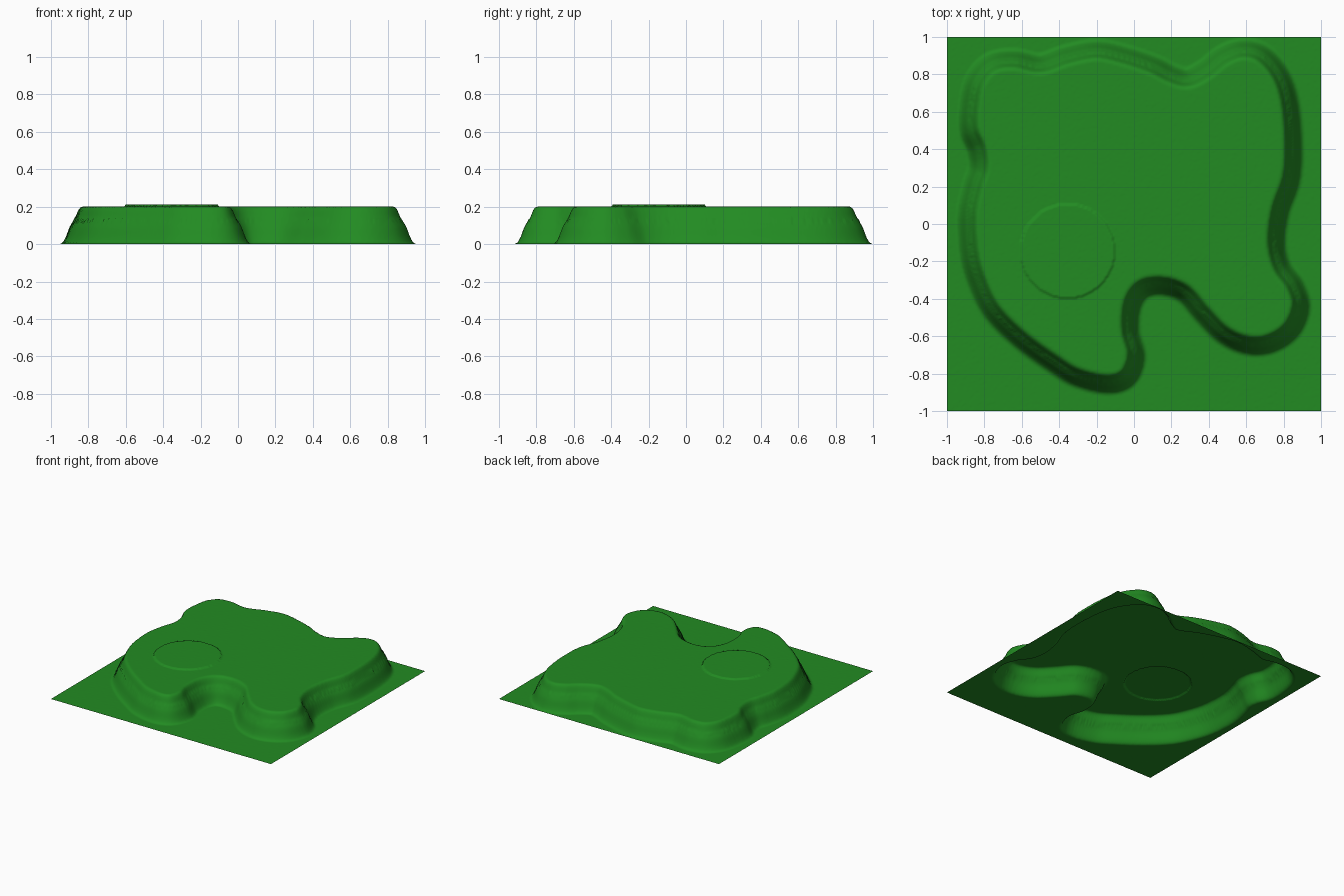
import bpy, bmesh, random
from mathutils import Vector, kdtree
from mathutils.geometry import interpolate_bezier

if "Cube" in bpy.data.objects:
    bpy.data.objects.remove(bpy.data.objects["Cube"])

random.seed(4)

# Cliff crease seen from above, clockwise from the left
OUTLINE = [(-.87, .62), (-.84, .76), (-.76, .85), (-.64, .87), (-.5, .845),
           (-.36, .89), (-.2, .92), (-.05, .89), (.1, .84), (.2, .79), (.29, .77),
           (.39, .82), (.48, .89), (.58, .925), (.68, .9), (.77, .8), (.82, .66),
           (.84, .45), (.83, .25), (.77, .07), (.75, -.1), (.78, -.23), (.85, -.33),
           (.88, -.44), (.83, -.56), (.72, -.63), (.6, -.635), (.48, -.58),
           (.37, -.47), (.27, -.36), (.15, -.32), (.04, -.34), (-.02, -.43),
           (-.03, -.57), (0, -.7), (-.04, -.81), (-.14, -.845), (-.3, -.81),
           (-.42, -.74), (-.6, -.61), (-.75, -.46), (-.83, -.3), (-.87, -.15),
           (-.88, .05), (-.85, .2), (-.82, .3), (-.83, .4), (-.87, .5)]
# Cliff section: distance inside the crease -> height
SECTION = [(-.07, 0), (-.055, .008), (-.04, .035), (-.02, .09), (0, .125),
           (.012, .14), (.028, .18), (.038, .195), (.052, .2)]
PAD, PAD_RADIUS, PAD_TOP = Vector((-.355, -.145)), .252, .21
CELLS = 240


def smooth_loop(points, steps=14):
    pts = [Vector((x, y, 0)) for x, y in points]
    n, loop = len(pts), []
    for i in range(n):
        a, b, c, d = (pts[(i + k) % n] for k in (-1, 0, 1, 2))
        loop += interpolate_bezier(b, b + (c - a) / 6, c - (d - b) / 6, c, steps)[:-1]
    return loop


loop = smooth_loop(OUTLINE)
tree = kdtree.KDTree(len(loop))
for i, p in enumerate(loop):
    tree.insert(p, i)
tree.balance()


def height(x, y):
    p = Vector((x, y, 0))
    near, i, dist = tree.find(p)
    tangent = loop[(i + 1) % len(loop)] - loop[i - 1]
    d = dist if tangent.cross(p - near).z < 0 else -dist
    if d <= SECTION[0][0]:
        return 0
    if d >= SECTION[-1][0]:
        return PAD_TOP if (p.xy - PAD).length < PAD_RADIUS else SECTION[-1][1]
    for (d0, z0), (d1, z1) in zip(SECTION, SECTION[1:]):
        if d <= d1:
            return z0 + (z1 - z0) * (d - d0) / (d1 - d0)


# Terrain sheet: flat plain, plateau with cliffs, raised round pad
bm = bmesh.new()
bmesh.ops.create_grid(bm, x_segments=CELLS, y_segments=CELLS, size=1)
for v in bm.verts:
    v.co.z = height(v.co.x, v.co.y) + random.uniform(0, .0008)
mesh = bpy.data.meshes.new("plateau_terrain")
bm.to_mesh(mesh)
bm.free()
terrain = bpy.data.objects.new("plateau_terrain", mesh)
bpy.context.collection.objects.link(terrain)

grass = bpy.data.materials.new("grass")
grass.diffuse_color = (.016, .258, .016, 1)
grass.use_nodes = True
grass.node_tree.nodes["Principled BSDF"].inputs["Base Color"].default_value = grass.diffuse_color
mesh.materials.append(grass)
mesh.shade_smooth()
